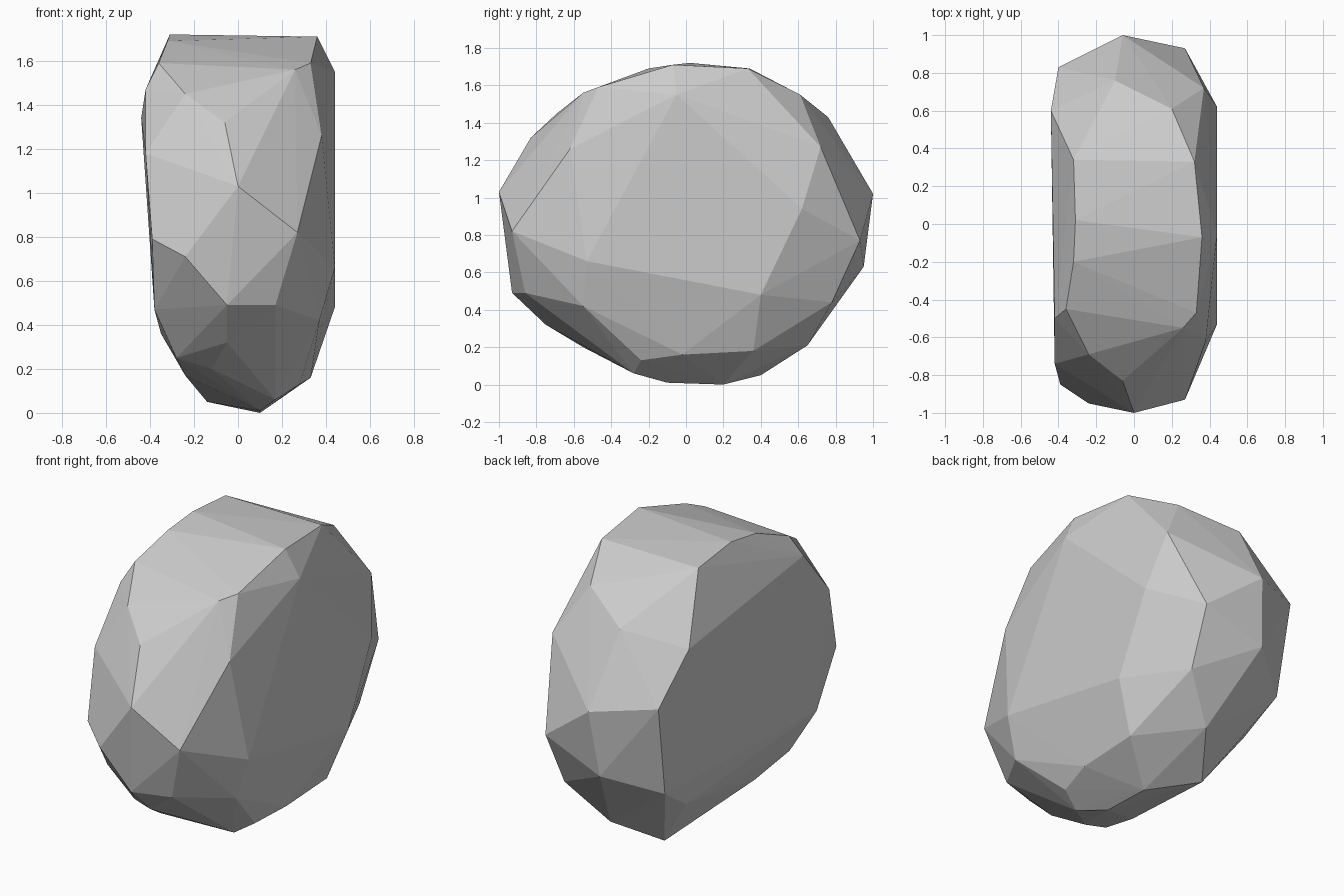
import bpy, bmesh

# Corner points of the chipped boulder, grouped by side
front = [(0, -1, 1.03), (.27, -.93, .82), (-.05, -.93, .49), (.17, -.86, .49), (-.24, -.95, .71),
         (-.39, -.85, .79), (-.06, -.83, 1.32), (-.24, -.69, 1.45), (-.42, -.74, 1.18), (-.05, -.75, .32)]
top = [(.26, -.55, 1.56), (.33, -.47, 1.59), (-.42, -.5, 1.47), (-.36, -.45, 1.59), (-.32, -.2, 1.69),
       (.36, -.07, 1.71), (-.31, .02, 1.72), (.32, .33, 1.69), (-.32, .34, 1.69), (.2, .61, 1.55)]
right = [(.38, -.62, 1.26), (.44, -.05, 1.55), (.37, .72, 1.27), (.44, .62, .94),
         (.44, .4, .48), (.44, -.53, .66), (.37, -.55, .42)]
back = [(-.06, 1, 1.02), (.27, .93, .77), (-.1, .95, .63), (-.1, .76, 1.43),
        (-.4, .83, 1.06), (-.44, .6, 1.34), (.25, .78, .44), (-.38, .74, .52)]
bottom = [(.33, .36, .18), (.33, -.02, .16), (.28, -.24, .13), (.04, .65, .21), (-.14, .4, .05),
          (.1, .2, 0), (.1, -.1, .01), (.17, -.28, .06), (-.24, -.3, .17), (-.12, -.55, .2),
          (-.28, -.57, .25), (-.38, -.68, .47), (-.35, .5, .36)]

# Rock body: facets wrapped around the corner points
bm = bmesh.new()
for side in (front, top, right, back, bottom):
    for p in side:
        bm.verts.new(p)
hull = bmesh.ops.convex_hull(bm, input=bm.verts[:])
loose = [v for v in bm.verts if not v.link_faces]
bmesh.ops.delete(bm, geom=loose, context='VERTS')
bmesh.ops.recalc_face_normals(bm, faces=bm.faces[:])

mesh = bpy.data.meshes.new("rock")
bm.to_mesh(mesh)
bm.free()
rock = bpy.data.objects.new("rock", mesh)
bpy.context.collection.objects.link(rock)
